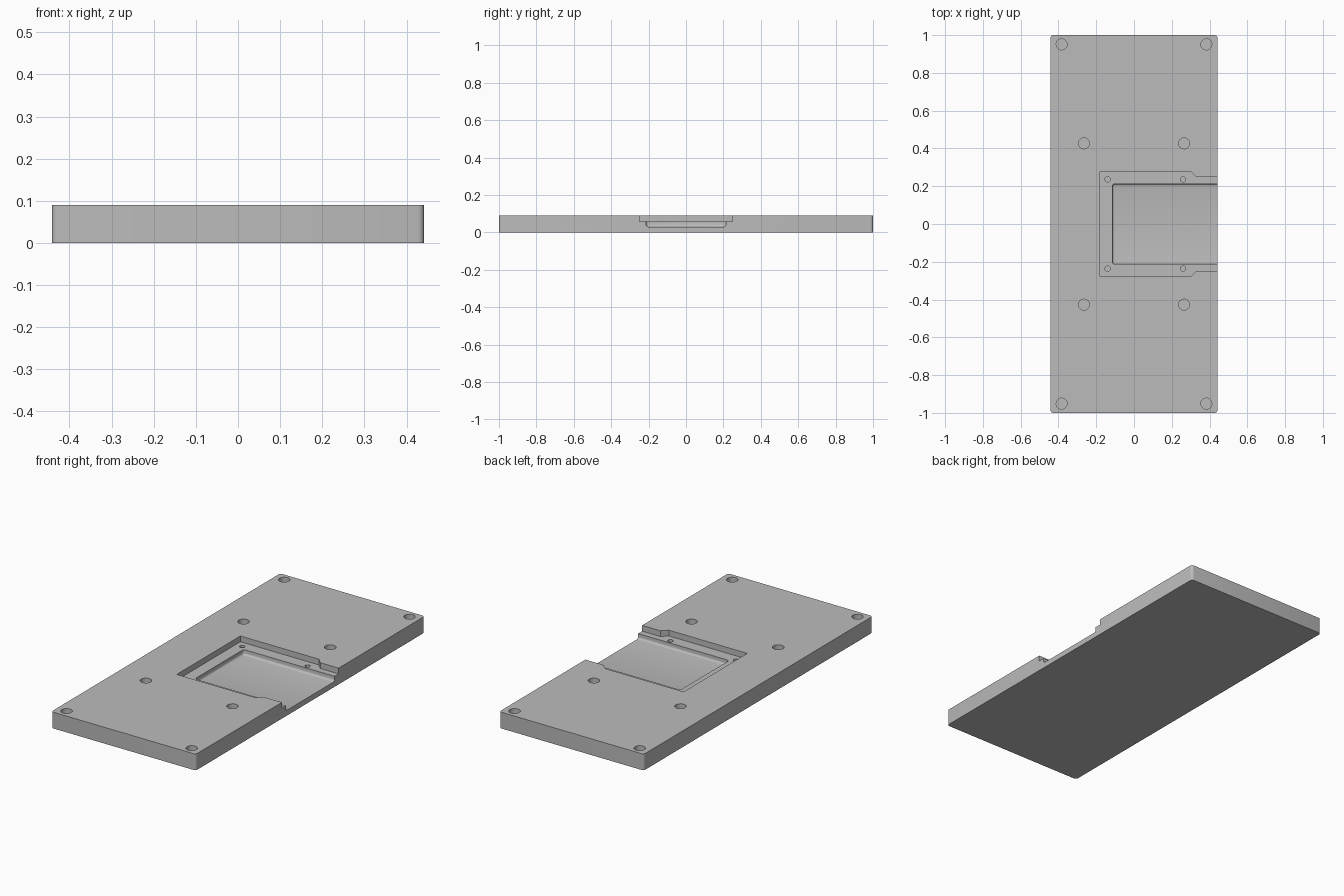
import bpy, bmesh, math

cube = bpy.data.objects.get("Cube")
if cube:
    bpy.data.objects.remove(cube, do_unlink=True)

HX, HY, TOP = 0.442, 1.0, 0.09      # half width, half length, thickness
LEDGE, FLOOR = 0.058, 0.03          # heights of the two pocket levels

grey = bpy.data.materials.new("light_grey")
grey.use_nodes = True
grey.diffuse_color = (0.5, 0.5, 0.5, 1)
grey.node_tree.nodes["Principled BSDF"].inputs["Base Color"].default_value = (0.5, 0.5, 0.5, 1)


def prism(name, outline, z0, z1, corner=0.0, fillet=0.0, segments=4):
    """Extrude an outline, rounding upright corners and the bottom rim."""
    bm = bmesh.new()
    face = bm.faces.new([bm.verts.new((x, y, z0)) for x, y in outline])
    result = bmesh.ops.extrude_face_region(bm, geom=[face])
    for v in result["geom"]:
        if isinstance(v, bmesh.types.BMVert):
            v.co.z = z1
    bmesh.ops.recalc_face_normals(bm, faces=bm.faces)
    if corner:
        upright = [e for e in bm.edges if abs(e.verts[0].co.z - e.verts[1].co.z) > 1e-4]
        bmesh.ops.bevel(bm, geom=upright, offset=corner, segments=segments,
                        profile=0.5, affect="EDGES")
    if fillet:
        rim = [e for e in bm.edges if all(abs(v.co.z - z0) < 1e-5 for v in e.verts)]
        bmesh.ops.bevel(bm, geom=rim, offset=fillet, segments=segments,
                        profile=0.5, affect="EDGES")
    mesh = bpy.data.meshes.new(name)
    bm.to_mesh(mesh)
    bm.free()
    mesh.materials.append(grey)
    obj = bpy.data.objects.new(name, mesh)
    bpy.context.collection.objects.link(obj)
    return obj


def circle(x, y, r, n=32):
    return [(x + r * math.cos(i * math.tau / n), y + r * math.sin(i * math.tau / n))
            for i in range(n)]


def cut(target, cutter):
    """Subtract the cutter from the target, then discard it."""
    mod = target.modifiers.new("cut", "BOOLEAN")
    mod.operation, mod.solver, mod.object = "DIFFERENCE", "EXACT", cutter
    bpy.context.view_layer.objects.active = target
    bpy.ops.object.modifier_apply(modifier=mod.name)
    bpy.data.objects.remove(cutter, do_unlink=True)


def mirrored(half):
    return half + [(x, -y) for x, y in reversed(half)]


# Base plate with slightly rounded upright corners
plate = prism("base_plate", mirrored([(-HX, -HY), (HX, -HY)]), 0, TOP, corner=0.015)

# Upper pocket, narrowing through chamfers to the open +x side
half = [(-0.18, 0.278), (0.30, 0.278), (0.33, 0.248), (0.6, 0.248)]
cut(plate, prism("ledge_cutter", mirrored(half), LEDGE, 0.15))

# Deeper channel with filleted floor
half = [(-0.115, 0.213), (0.6, 0.213)]
cut(plate, prism("channel_cutter", mirrored(half), FLOOR, 0.15, corner=0.014, fillet=0.012))

# Blind holes: four at the corners, four inboard, four small ones in the ledge
holes = [(sx * x, sy * y, 0.029, 0.06) for x, y in ((0.383, 0.951), (0.265, 0.427))
         for sx in (-1, 1) for sy in (-1, 1)]
holes += [(x, sy * 0.236, 0.014, 0.04) for x in (-0.14, 0.26) for sy in (-1, 1)]
for x, y, r, z in holes:
    cut(plate, prism("hole_cutter", circle(x, y, r), z, 0.15))

bpy.ops.object.select_all(action="DESELECT")
plate.select_set(True)
bpy.context.view_layer.objects.active = plate
bpy.ops.object.shade_smooth_by_angle(angle=math.radians(30))
